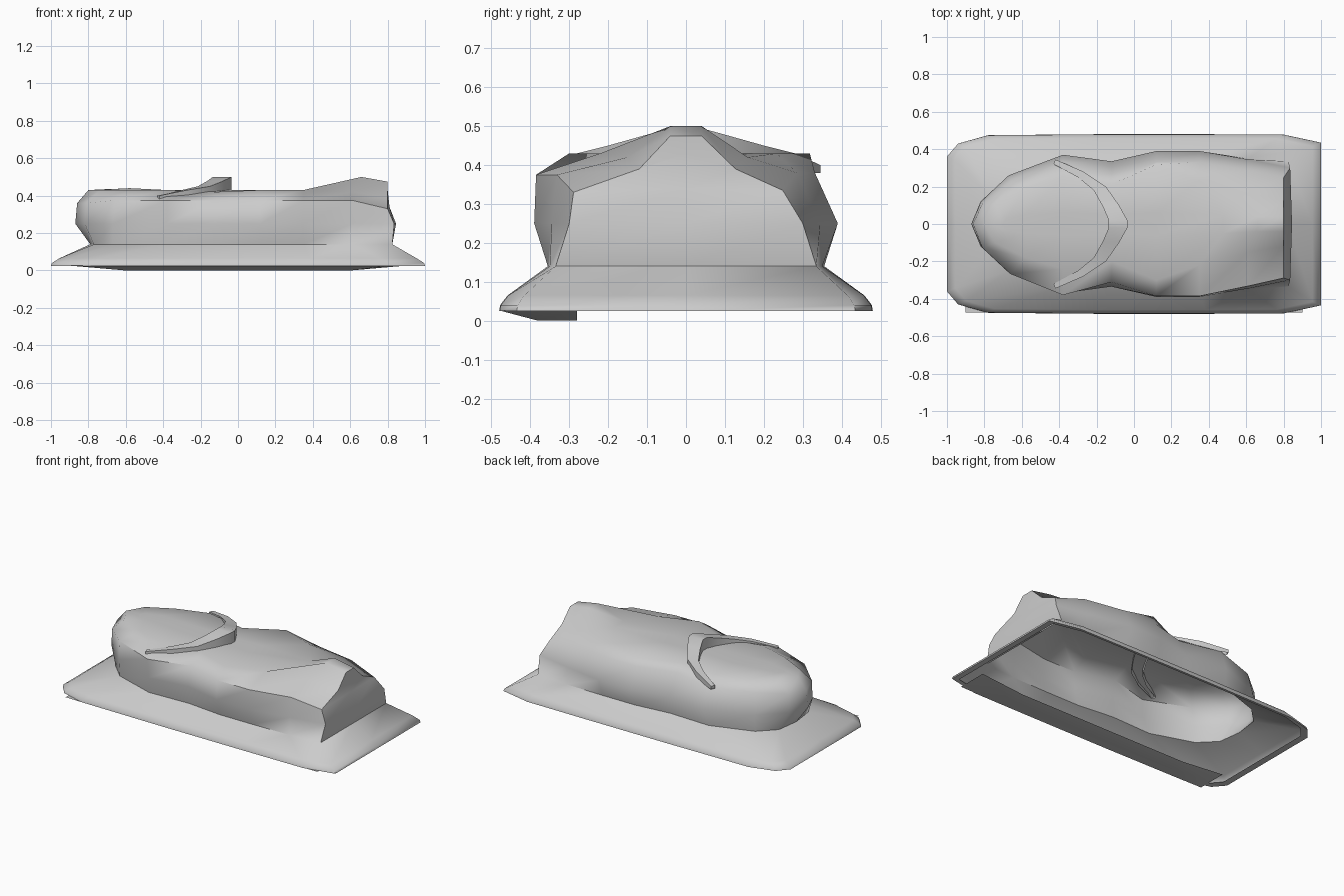
import bpy, bmesh

if "Cube" in bpy.data.objects:
    bpy.data.objects.remove(bpy.data.objects["Cube"])

# Half outlines, left tip to right end (x, y[, z]); mirrored front/back
BASE = [(-1, 0), (-1, .36), (-.94, .43), (-.78, .475), (-.2, .48), (.12, .48),
        (.4, .48), (.8, .478), (1, .435), (1, 0)]
WAIST = [(-.79, 0), (-.77, .15), (-.67, .25), (-.4, .34), (-.12, .33), (.12, .355),
         (.35, .355), (.61, .35), (.825, .335), (.825, 0)]
BULGE = [(-.87, 0), (-.82, .12), (-.67, .26), (-.38, .37), (-.12, .335), (.12, .39),
         (.35, .39), (.61, .345), (.835, .30), (.845, 0)]
SHELF = [(-.86, 0, .37), (-.81, .12, .37), (-.66, .25, .385), (-.38, .355, .385),
         (-.12, .29, .385), (.12, .36, .385), (.35, .36, .385), (.61, .31, .385),
         (.8, .27, .34), (.81, 0, .35)]
CREST = [(-.8, 0, .43), (-.74, .1, .43), (-.58, .18, .43), (-.38, .24, .43),
         (-.12, .20, .42), (.12, .30, .43), (.35, .22, .43), (.61, .15, .42),
         (.8, .12, .39), (.8, 0, .43)]
SPINE = [(-.7, 0, .435), (-.68, .03, .435), (-.58, .05, .44), (-.38, .06, .43),
         (-.12, .05, .43), (.12, .06, .43), (.48, .05, .43), (.66, .04, .5),
         (.8, .04, .475), (.8, 0, .475)]


def ring(bm, pts, z=0, z_back=None, k=1, ky_front=1, ky_back=1):
    """Closed loop: front half left to right, then back half returning."""
    z_back = z if z_back is None else z_back

    def put(p, side):
        h = (p[2] if len(p) > 2 else 0) + (z if side < 0 else z_back)
        ky = ky_front if side < 0 else ky_back
        return bm.verts.new((p[0] * k, side * p[1] * k * ky, h))
    return [put(p, -1) for p in pts] + [put(p, 1) for p in pts[-2:0:-1]]


def loft(bm, rings, closed=True):
    for a, b in zip(rings, rings[1:]):
        n = len(a)
        for i in range(n if closed else n - 1):
            j = (i + 1) % n
            bm.faces.new((a[i], a[j], b[j], b[i]))


def finish(bm, name, angle):
    bmesh.ops.recalc_face_normals(bm, faces=bm.faces)
    me = bpy.data.meshes.new(name)
    bm.to_mesh(me)
    bm.free()
    ob = bpy.data.objects.new(name, me)
    bpy.context.collection.objects.link(ob)
    bpy.ops.object.select_all(action='DESELECT')
    ob.select_set(True)
    bpy.context.view_layer.objects.active = ob
    bpy.ops.object.shade_smooth_by_angle(angle=angle)


# Thin rim, flared skirt and draped body as one hollow skin
bm = bmesh.new()
skin = [ring(bm, BASE, .028, k=.96),
        ring(bm, BASE, .025),
        ring(bm, BASE, .04, k=.995),
        ring(bm, BASE, .065, k=.955),
        ring(bm, WAIST, .14),
        ring(bm, BULGE, .25),
        ring(bm, SHELF, -.01, -.005, ky_front=1.07, ky_back=.92),
        ring(bm, CREST, ky_back=1.06),
        ring(bm, SPINE)]
loft(bm, skin)

# Close the top along the spine
top = skin[-1]
n = len(top)
m = n // 2
bm.faces.new((top[0], top[1], top[-1]))
for i in range(1, m - 1):
    bm.faces.new((top[i], top[i + 1], top[n - i - 1], top[n - i]))
bm.faces.new((top[m - 1], top[m], top[m + 1]))
finish(bm, "draped_body", 1.0)

# Turned-under hem sagging to the ground along the front
bm = bmesh.new()
hem = [(-.474, .8, .025), (-.38, .6, 0), (-.28, .6, 0)]
loft(bm, [[bm.verts.new(p) for p in
           ((-.9, y, .026), (-x, y, z), (x, y, z), (.9, y, .026))]
          for y, x, z in hem], closed=False)
finish(bm, "front_hem", 1.0)

# Raised V-shaped collar: outer and inner edge of each section, with height
SECTIONS = [((-.42, .345), (-.43, .32), .40), ((-.27, .28), (-.30, .25), .43),
            ((-.15, .20), (-.215, .18), .45), ((-.08, .10), (-.165, .09), .478),
            ((-.035, .02), (-.135, .02), .5)]
both = [((a[0], -a[1]), (b[0], -b[1]), z) for a, b, z in SECTIONS] + SECTIONS[::-1]
bm = bmesh.new()
rows = []
for o, i, z in both:
    foot = max(.38, z - .075)
    rows.append([bm.verts.new((*o, foot)), bm.verts.new((*o, z)),
                 bm.verts.new((*i, z)), bm.verts.new((*i, foot))])
loft(bm, rows, closed=False)
bm.faces.new(rows[0])
bm.faces.new(rows[-1])
finish(bm, "raised_collar", .6)
